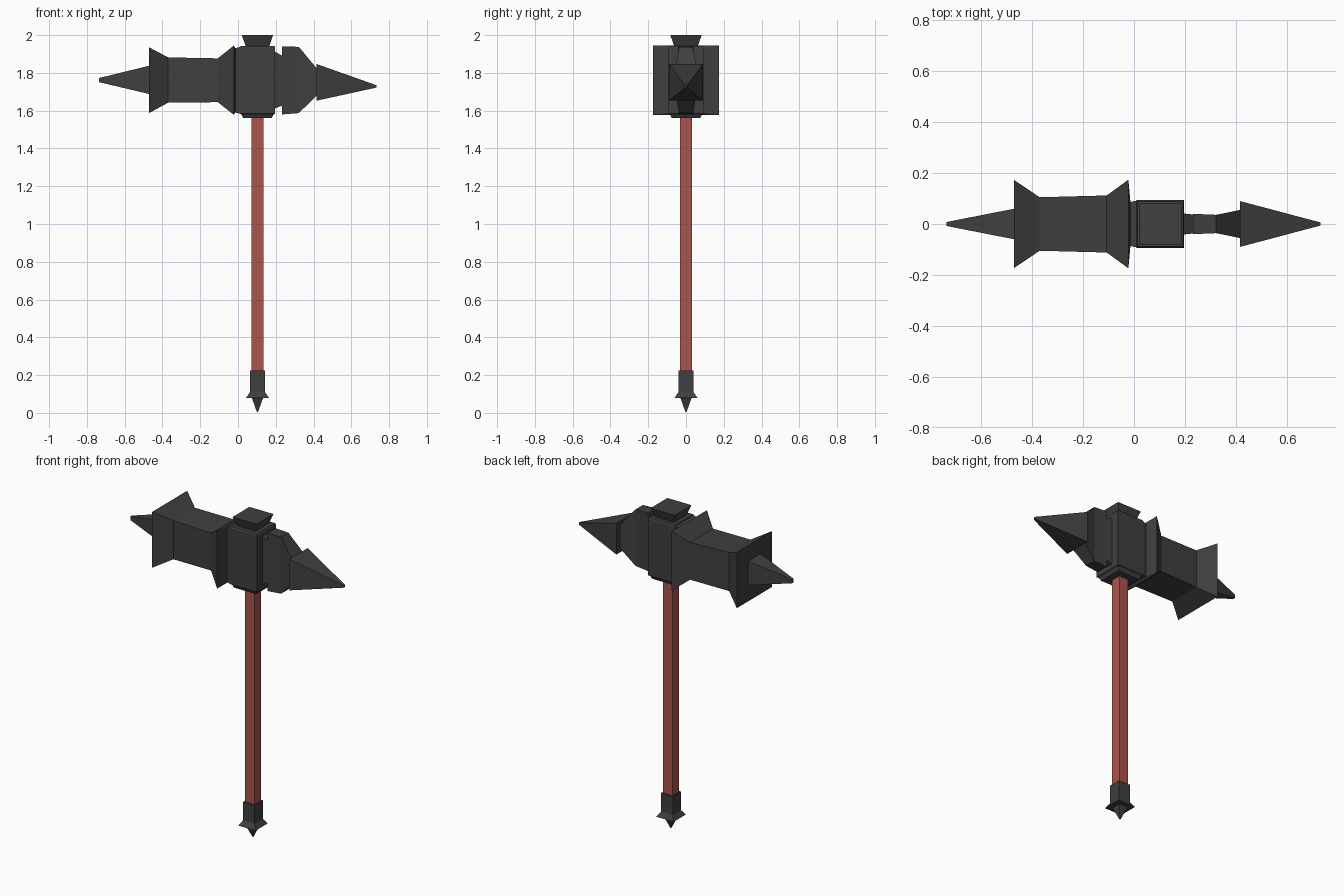
import bpy, bmesh

if "Cube" in bpy.data.objects:
    bpy.data.objects.remove(bpy.data.objects["Cube"])

HX = 0.103  # handle centre in x


def material(name, rgb):
    m = bpy.data.materials.new(name)
    m.diffuse_color = (*rgb, 1)
    m.use_nodes = True
    m.node_tree.nodes["Principled BSDF"].inputs["Base Color"].default_value = m.diffuse_color
    return m


IRON = material("dark_iron", (0.05, 0.05, 0.05))
WOOD = material("red_wood", (0.40, 0.09, 0.07))


def loft(name, rings, mat):
    """Skin a list of four-cornered rings and cap both ends."""
    bm = bmesh.new()
    loops = [[bm.verts.new(p) for p in ring] for ring in rings]
    for a, b in zip(loops, loops[1:]):
        for i in range(4):
            j = (i + 1) % 4
            bm.faces.new((a[i], a[j], b[j], b[i]))
    bm.faces.new(loops[0])
    bm.faces.new(loops[-1])
    bmesh.ops.recalc_face_normals(bm, faces=bm.faces)
    me = bpy.data.meshes.new(name)
    bm.to_mesh(me)
    bm.free()
    me.materials.append(mat)
    ob = bpy.data.objects.new(name, me)
    bpy.context.collection.objects.link(ob)
    return ob


def along_x(name, sections):
    """Sections: x, half width in y, bottom z, top z."""
    return loft(name, [[(x, -w, lo), (x, w, lo), (x, w, hi), (x, -w, hi)]
                       for x, w, lo, hi in sections], IRON)


def along_z(name, sections, mat=IRON):
    """Square sections about the handle axis: z, half width."""
    return loft(name, [[(HX - h, -h, z), (HX + h, -h, z), (HX + h, h, z), (HX - h, h, z)]
                       for z, h in sections], mat)


# Shaft and pointed pommel
along_z("handle", [(0.20, 0.032), (1.57, 0.032)], WOOD)
along_z("pommel", [(0.005, 0.003), (0.08, 0.03), (0.08, 0.06), (0.11, 0.04), (0.225, 0.04)])

# Central block and top cap
along_z("head_block", [(1.56, 0.075), (1.58, 0.085), (1.585, 0.094), (1.935, 0.094), (1.943, 0.089)])
along_z("top_cap", [(1.94, 0.062), (2.0, 0.083)])

# Hammer side: flared body, collar and rear spike
along_x("hammer_body", [(-0.47, 0.172, 1.588, 1.935), (-0.37, 0.105, 1.642, 1.882),
                        (-0.107, 0.112, 1.645, 1.877), (-0.022, 0.174, 1.578, 1.945),
                        (-0.014, 0.086, 1.59, 1.93)])
along_x("block_collar", [(-0.016, 0.086, 1.59, 1.93), (0.015, 0.093, 1.583, 1.938)])
along_x("hammer_spike", [(-0.735, 0.008, 1.751, 1.773), (-0.47, 0.06, 1.688, 1.838)])

# Pick side: neck, narrow blade and front spike
along_x("pick_neck", [(0.19, 0.042, 1.61, 1.916), (0.232, 0.037, 1.626, 1.892)])
along_x("pick_blade", [(0.232, 0.040, 1.58, 1.94), (0.322, 0.036, 1.587, 1.938),
                       (0.416, 0.055, 1.68, 1.825)])
along_x("pick_spike", [(0.416, 0.09, 1.653, 1.847), (0.732, 0.006, 1.722, 1.735)])
